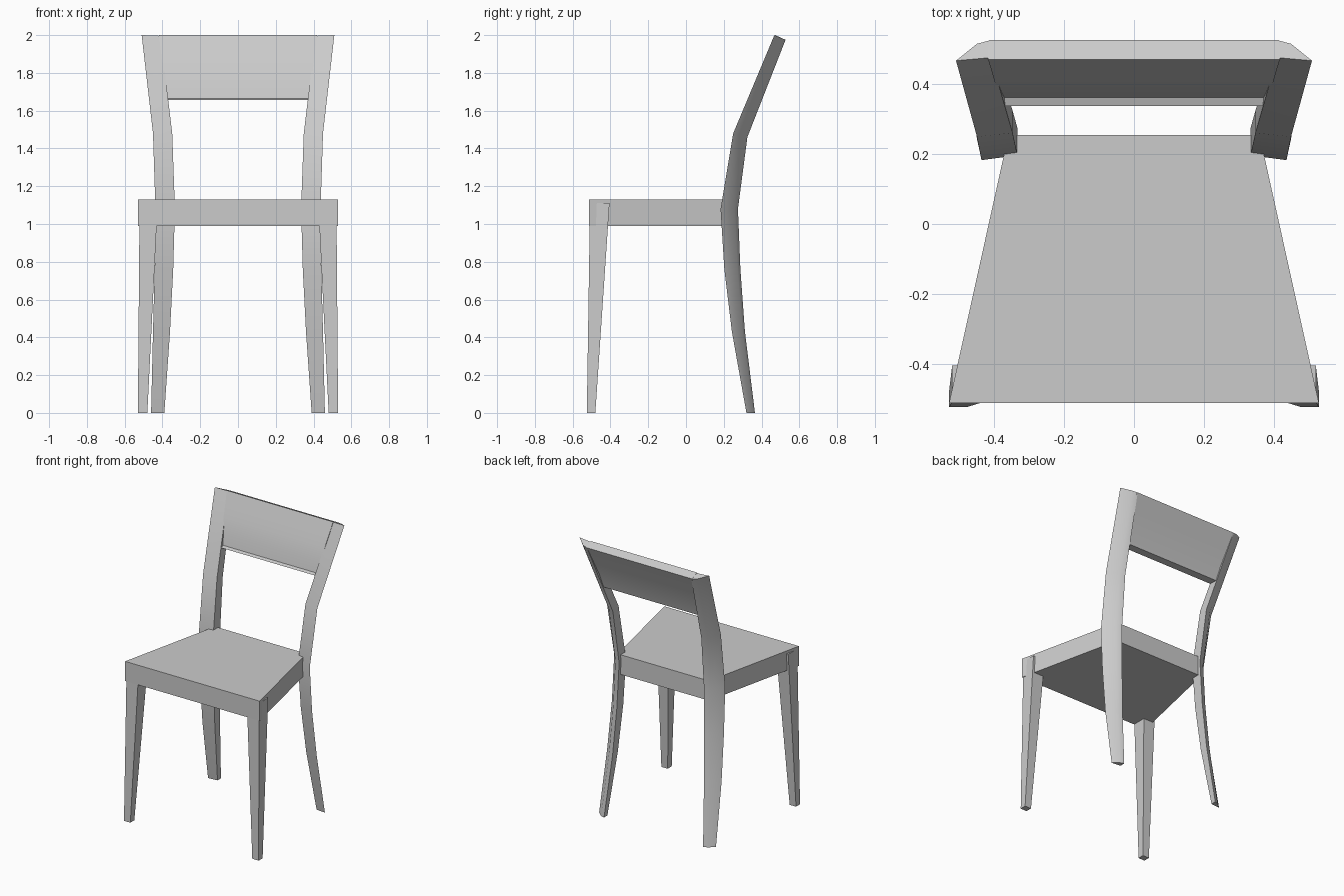
import bpy
import math

cube = bpy.data.objects.get("Cube")
if cube:
    bpy.data.objects.remove(cube, do_unlink=True)

grey = bpy.data.materials.new("plain grey")
grey.use_nodes = True
colour = (0.6, 0.6, 0.6, 1)
grey.diffuse_color = colour
grey.node_tree.nodes["Principled BSDF"].inputs["Base Color"].default_value = colour


def loft(name, rings, smooth=None):
    """Skin a list of equal closed rings and cap both ends."""
    n = len(rings[0])
    verts = [p for ring in rings for p in ring]
    faces = [list(range(n)), list(range(len(verts) - n, len(verts)))]
    for r in range(len(rings) - 1):
        for i in range(n):
            j = (i + 1) % n
            faces.append([r * n + i, r * n + j, (r + 1) * n + j, (r + 1) * n + i])
    mesh = bpy.data.meshes.new(name)
    mesh.from_pydata(verts, [], faces)
    mesh.materials.append(grey)
    obj = bpy.data.objects.new(name, mesh)
    bpy.context.collection.objects.link(obj)
    bpy.ops.object.select_all(action="DESELECT")
    obj.select_set(True)
    bpy.context.view_layer.objects.active = obj
    bpy.ops.object.mode_set(mode="EDIT")
    bpy.ops.mesh.select_all(action="SELECT")
    bpy.ops.mesh.normals_make_consistent(inside=False)
    bpy.ops.object.mode_set(mode="OBJECT")
    if smooth:
        bpy.ops.object.shade_smooth_by_angle(angle=math.radians(smooth))
    return obj


def rectangle(x0, x1, y0, y1, z):
    return [(x0, y0, z), (x1, y0, z), (x1, y1, z), (x0, y1, z)]


# Tapered seat slab
def seat_outline(z):
    return [(-0.53, -0.513, z), (0.53, -0.513, z), (0.36, 0.255, z), (-0.36, 0.255, z)]


loft("seat", [seat_outline(0.99), seat_outline(1.13)])


# Bent rear posts: front y, front z, back y, back z, inner x, outer x
stations = [
    (0.32, 0.0, 0.365, 0.0, 0.39, 0.46),
    (0.243, 0.43, 0.312, 0.43, 0.36, 0.45),
    (0.203, 0.76, 0.288, 0.76, 0.343, 0.441),
    (0.183, 1.08, 0.275, 1.08, 0.334, 0.437),
    (0.25, 1.48, 0.325, 1.46, 0.348, 0.45),
    (0.468, 2.0, 0.527, 1.975, 0.41, 0.51),
]


def post_ring(side, fy, fz, by, bz, xi, xo):
    # Square front corners, with the outer back corner rounded away
    section = [(xo, 0), (xi, 0.15), (xi, 1), (xi + 0.4 * (xo - xi), 0.82)]
    return [(side * x, fy + t * (by - fy), fz + t * (bz - fz)) for x, t in section]


for side, label in ((1, "left"), (-1, "right")):
    loft(label + "_rear_post", [post_ring(side, *s) for s in stations], 35)
    # Front legs narrow towards the floor
    loft(label + "_front_leg", [
        rectangle(side * 0.48, side * 0.53, -0.525, -0.48, 0),
        rectangle(side * 0.425, side * 0.521, -0.508, -0.405, 1.11),
    ])


# Curved backrest panel, widening upwards with the posts
profile = [
    (0.338, 1.656), (0.362, 1.664), (0.378, 1.74), (0.408, 1.84), (0.445, 1.93),
    (0.472, 2.0), (0.527, 1.975), (0.47, 1.85), (0.425, 1.75), (0.395, 1.656),
]


def panel_end(side):
    return [(side * (0.356 + 0.12 * (z - 1.48)), y, z) for y, z in profile]


loft("backrest", [panel_end(-1), panel_end(1)], 40)
